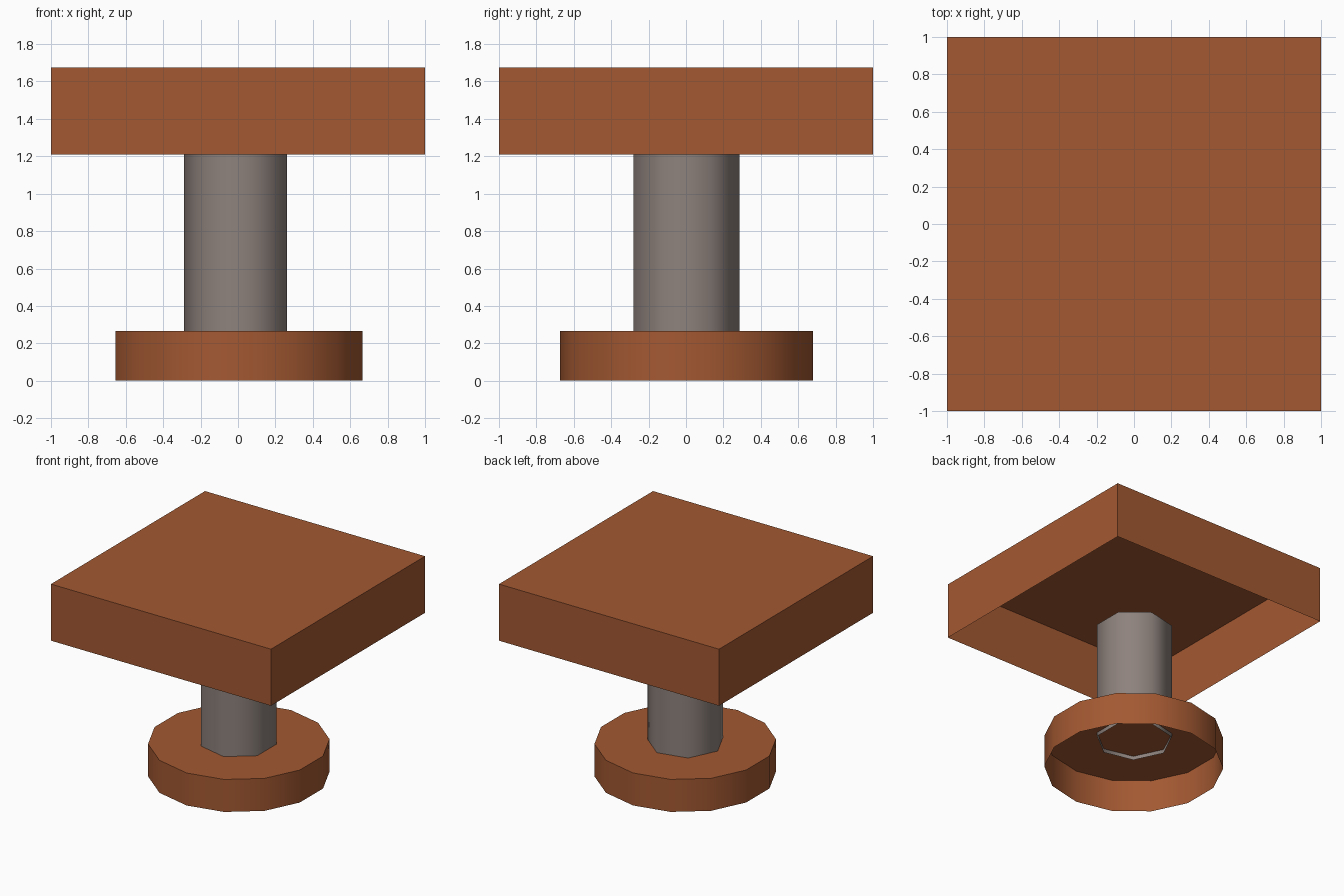
import bpy
import bmesh
from math import cos, sin, pi, radians

if "Cube" in bpy.data.objects:
    bpy.data.objects.remove(bpy.data.objects["Cube"])


def material(name, rgb):
    mat = bpy.data.materials.new(name)
    mat.use_nodes = True
    mat.diffuse_color = (*rgb, 1)
    mat.node_tree.nodes["Principled BSDF"].inputs["Base Color"].default_value = (*rgb, 1)
    return mat


def ring(sides, radius, start, x=0, y=0):
    """Regular outline, counter-clockwise seen from above."""
    angles = [start + 2 * pi * i / sides for i in range(sides)]
    return [(x + radius * cos(a), y + radius * sin(a)) for a in angles]


def shell(name, outline, bottom, top, mat, lid=True, smooth=None):
    """Thin-walled prism, open underneath, with an optional lid."""
    bm = bmesh.new()
    low = [bm.verts.new((x, y, bottom)) for x, y in outline]
    high = [bm.verts.new((x, y, top)) for x, y in outline]
    n = len(outline)
    for i in range(n):
        j = (i + 1) % n
        bm.faces.new((low[i], low[j], high[j], high[i]))
    if lid:
        bm.faces.new(high)
    mesh = bpy.data.meshes.new(name)
    bm.to_mesh(mesh)
    bm.free()
    mesh.materials.append(mat)
    obj = bpy.data.objects.new(name, mesh)
    bpy.context.collection.objects.link(obj)
    if smooth:
        bpy.ops.object.select_all(action="DESELECT")
        obj.select_set(True)
        bpy.context.view_layer.objects.active = obj
        bpy.ops.object.shade_smooth_by_angle(angle=radians(smooth))
    return obj


wood = material("brown wood", (0.37, 0.10, 0.032))
metal = material("warm grey metal", (0.27, 0.223, 0.203))

# Square top, hollow from below
shell("table_top", [(-1, -1), (1, -1), (1, 1), (-1, 1)], 1.21, 1.675, wood)

# Seven-sided tube, poking slightly through the foot
shell("column", ring(7, 0.29, pi, y=0.003), 0.235, 1.21, metal, lid=False, smooth=60)

# Round foot, hollow from below
shell("foot", ring(14, 0.677, -pi / 2, x=0.005, y=0.003), 0, 0.267, wood, smooth=60)
